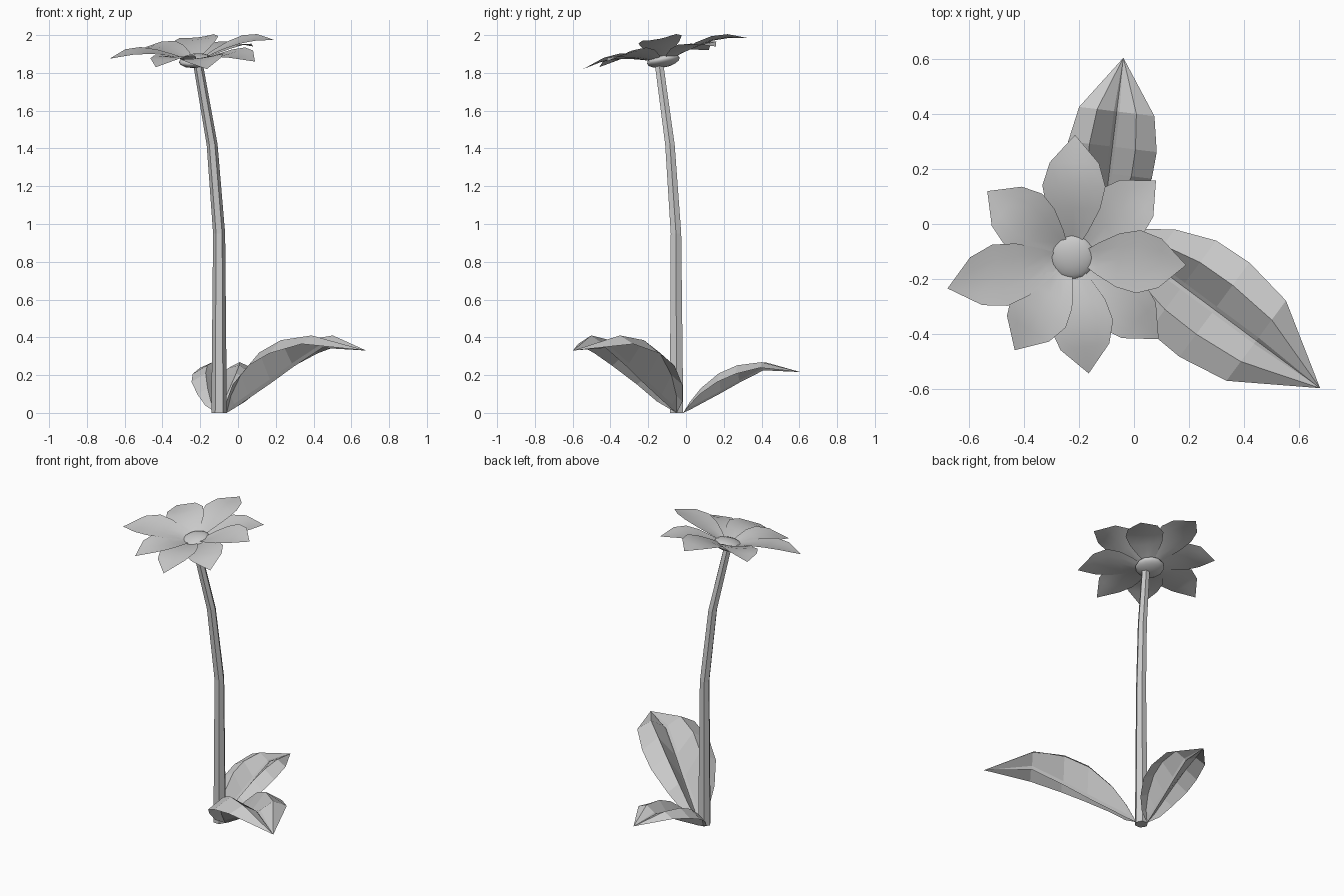
import bpy, bmesh, math
from mathutils import Vector

if "Cube" in bpy.data.objects:
    bpy.data.objects.remove(bpy.data.objects["Cube"])


def grid_object(name, rows, closed=False, smooth=False):
    """Skin rows of points into a mesh; a one-point row becomes a tip."""
    bm = bmesh.new()
    vs = [[bm.verts.new(p) for p in r] for r in rows]
    for a, b in zip(vs, vs[1:]):
        n = max(len(a), len(b))
        for i in range(n if closed else n - 1):
            j = (i + 1) % n
            if len(a) == 1:
                bm.faces.new((a[0], b[j], b[i]))
            elif len(b) == 1:
                bm.faces.new((a[i], a[j], b[0]))
            else:
                bm.faces.new((a[i], a[j], b[j], b[i]))
    if closed:
        bm.faces.new(vs[0][::-1])
        bm.faces.new(vs[-1])
    bmesh.ops.recalc_face_normals(bm, faces=bm.faces)
    # open sheets face upward
    if not closed and sum(f.normal.z * f.calc_area() for f in bm.faces) < 0:
        bmesh.ops.reverse_faces(bm, faces=bm.faces)
    me = bpy.data.meshes.new(name)
    bm.to_mesh(me)
    bm.free()
    for p in me.polygons:
        p.use_smooth = smooth
    ob = bpy.data.objects.new(name, me)
    bpy.context.collection.objects.link(ob)
    return ob


# Bent six-sided stem: x, y, z, radius
path = [(-.10, -.05, 0, .041), (-.10, -.053, .95, .032),
        (-.137, -.085, 1.42, .029), (-.212, -.143, 1.85, .026)]
grid_object("stem", [[(x + r * math.cos(math.tau * k / 6), y + r * math.sin(math.tau * k / 6), z)
                      for k in range(6)] for x, y, z, r in path], closed=True)

# Leaf rows: distance, half width, height of midrib, fold and edge
LEAF = [(.06, .084, .035, .09, .06), (.15, .149, .085, .20, .15),
        (.295, .206, .165, .32, .25), (.44, .214, .25, .385, .315),
        (.63, .182, .35, .41, .365)]


def leaf(name, base, angle, length, width, height):
    d = Vector((math.cos(angle), math.sin(angle), 0))
    n = Vector((-d.y, d.x, 0))
    b = Vector((*base, 0))
    rows = [[b]]
    for u, w, mid, fold, edge in LEAF:
        cols = [(-w, edge), (-w * .52, fold), (-.014, mid + .012), (0, mid - .006),
                (.014, mid + .012), (w * .52, fold), (w, edge)]
        rows.append([b + d * u * length + n * v * width + Vector((0, 0, z * height))
                     for v, z in cols])
    rows.append([b + d * .92 * length + Vector((0, 0, .33 * height))])
    grid_object(name, rows)


leaf("large_leaf", (-.06, -.05), math.radians(-36.6), 1, 1, 1)
leaf("small_leaf", (-.115, -.015), math.radians(83), .68, .76, .655)

# Petals around the tilted flower head: tip x, y, z
C = Vector((-.225, -.12, 1.865))
TIPS = [(-.215, .325, 1.985), (.08, .158, 1.94), (.19, -.15, 1.975), (.09, -.42, 1.86),
        (-.165, -.545, 1.82), (-.435, -.46, 1.83), (-.68, -.235, 1.875), (-.535, .12, 1.92)]
PETAL = [(.12, .03, 0), (.22, .058, .014), (.40, .098, .032), (.58, .115, .04), (.77, .09, .03)]
for k, tip in enumerate(TIPS):
    t = Vector(tip) - C
    n = Vector((-t.y, t.x, 0)).normalized()
    n.z = .11 * n.x + .19 * n.y
    rows = [[C + t * f + n * w * s + Vector((0, 0, bump + .008 * s * s))
             for s in (-1, -.5, 0, .5, 1)] for f, w, bump in PETAL]
    grid_object(f"petal_{k + 1}", rows + [[Vector(tip)]], smooth=True)

# Flattened flower centre
bpy.ops.mesh.primitive_uv_sphere_add(segments=12, ring_count=8, radius=.088, location=C)
centre = bpy.context.object
centre.name = "flower_centre"
centre.scale = (1, 1, .4)
centre.rotation_euler = Vector((-.11, -.19, 1)).to_track_quat('Z', 'Y').to_euler()
bpy.ops.object.shade_smooth_by_angle(angle=math.radians(40))
